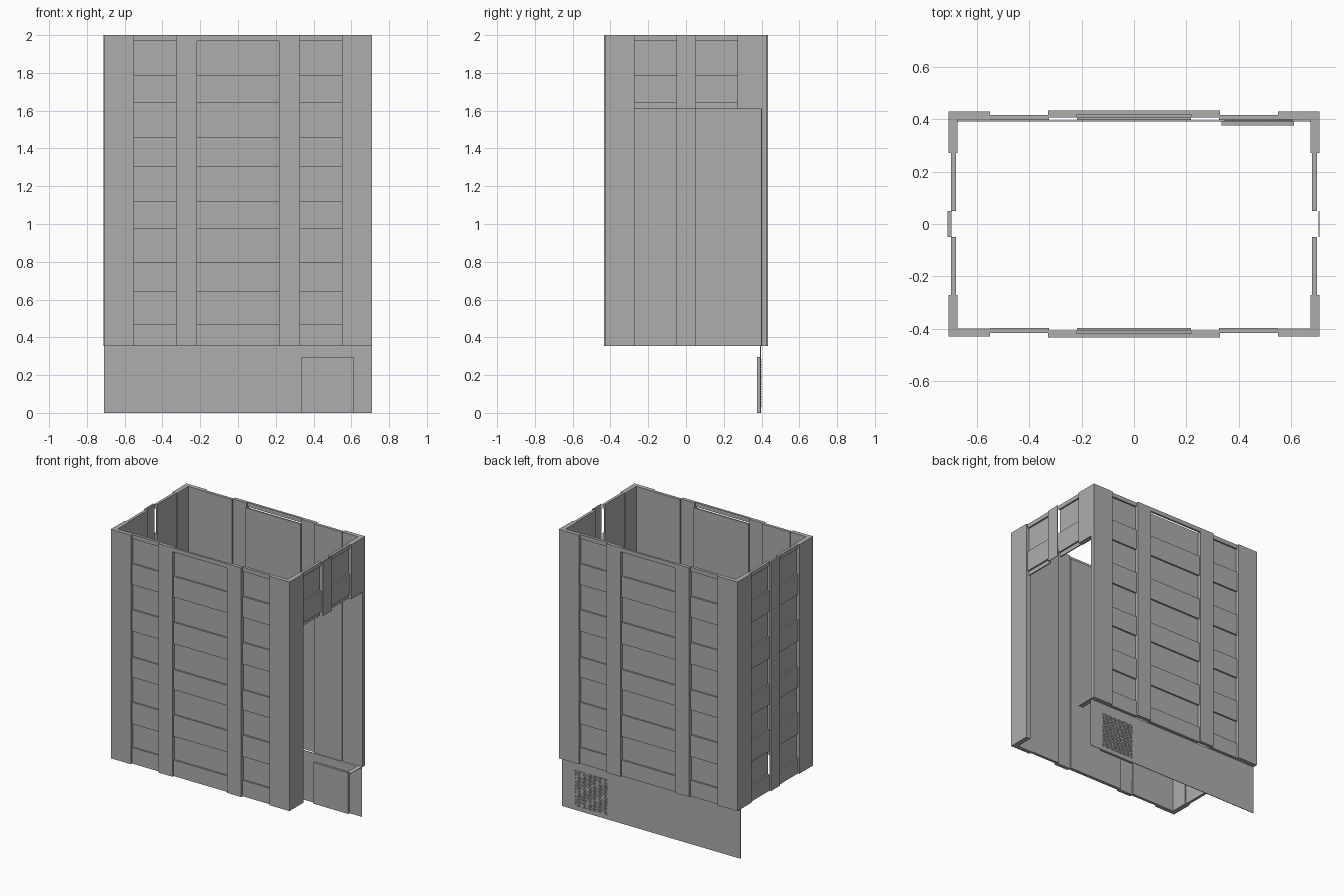
import bpy, bmesh

cube = bpy.data.objects.get("Cube")
if cube:
    bpy.data.objects.remove(cube)

grey = bpy.data.materials.new("plain grey")
grey.use_nodes = True
COLOUR = (0.42, 0.42, 0.42, 1)
grey.diffuse_color = COLOUR
grey.node_tree.nodes["Principled BSDF"].inputs["Base Color"].default_value = COLOUR

BOTTOM, TOP, CUT = 0.355, 2.0, 1.61
# Wall-local (along, outward) to world (x, y)
SIDES = {
    "front": lambda u, d: (u, -d),
    "back": lambda u, d: (u, d),
    "left": lambda u, d: (d, u),
    "right": lambda u, d: (-d, u),
}
# Heights where the cladding steps in or out
STEPS = [BOTTOM, 0.47, 0.64, 0.795, 0.975, 1.12, 1.305, 1.46, 1.64, 1.79, 1.97, TOP]


def add_box(bm, x, y, z):
    x, y, z = sorted(x), sorted(y), sorted(z)
    verts = bmesh.ops.create_cube(bm, size=1)["verts"]
    for v in verts:
        v.co = (x[v.co.x > 0], y[v.co.y > 0], z[v.co.z > 0])


def finish(name, bm):
    mesh = bpy.data.meshes.new(name)
    bm.to_mesh(mesh)
    bm.free()
    mesh.materials.append(grey)
    obj = bpy.data.objects.new(name, mesh)
    bpy.context.collection.objects.link(obj)
    return obj


def wall_box(bm, side, u, d, z):
    a, b = SIDES[side](u[0], d[0]), SIDES[side](u[1], d[1])
    add_box(bm, (a[0], b[0]), (a[1], b[1]), z)


def cladding(name, side, u, inner, recess, proud, low=BOTTOM, header=None):
    """Alternating proud and recessed horizontal bands."""
    bm = bmesh.new()
    for i, (z0, z1) in enumerate(zip(STEPS, STEPS[1:])):
        z0 = max(z0, low)
        if z0 >= z1:
            continue
        depth = (inner, proud) if i % 2 == 0 else (inner, recess)
        if header and z1 == TOP:
            depth = header
        wall_box(bm, side, u, depth, (z0, z1))
    finish(name, bm)


def single(name, side, u, d, z):
    bm = bmesh.new()
    wall_box(bm, side, u, d, z)
    finish(name, bm)


# Long walls: outer bays, centre bay and pilasters
for side in ("front", "back"):
    for s, label in ((1, "left"), (-1, "right")):
        cladding(f"{side}_{label}_bay", side, (s * 0.325, s * 0.55), 0.397, 0.405, 0.417)
        single(f"{side}_{label}_pilaster", side, (s * 0.217, s * 0.328),
               (0.408, 0.433), (BOTTOM, TOP))
    cladding(f"{side}_centre_bay", side, (-0.217, 0.217), 0.397, 0.408, 0.42,
             header=(0.418, 0.433))

# Short walls: the left one is open below the cut height
for side, low in (("left", CUT), ("right", BOTTOM)):
    for s, label in ((1, "back"), (-1, "front")):
        cladding(f"{side}_{label}_bay", side, (s * 0.05, s * 0.272), 0.68, 0.688, 0.7, low)
single("right_pilaster", "right", (-0.05, 0.05), (0.698, 0.712), (BOTTOM, TOP))
single("left_pilaster", "left", (-0.05, 0.05), (0.706, 0.71), (CUT, TOP))

# L-shaped corner posts
for sx, xlabel in ((1, "left"), (-1, "right")):
    for sy, ylabel in ((1, "back"), (-1, "front")):
        bm = bmesh.new()
        add_box(bm, (sx * 0.55, sx * 0.71), (sy * 0.4, sy * 0.43), (BOTTOM, TOP))
        low = CUT if (sx, sy) == (1, 1) else BOTTOM
        add_box(bm, (sx * 0.675, sx * 0.71), (sy * 0.272, sy * 0.4), (low, TOP))
        finish(f"{ylabel}_{xlabel}_corner", bm)
single("left_corner_base", "left", (0.272, 0.4), (0.675, 0.71), (BOTTOM, BOTTOM + 0.003))

# Base panel with a vent box on its inner side
single("base_panel", "back", (-0.71, 0.71), (0.392, 0.396), (0, BOTTOM))
single("vent_box", "back", (0.335, 0.612), (0.377, 0.392), (0, 0.295))

# Vent mesh: staggered small raised plates
bm = bmesh.new()
ROWS, COLS = 20, 18
for r in range(ROWS):
    for c in range(COLS):
        x = 0.345 + 0.0145 * (c + 0.5 * (r % 2))
        z = 0.03 + 0.013 * r
        add_box(bm, (x, x + 0.009), (0.396, 0.399), (z, z + 0.008))
finish("vent_mesh", bm)
